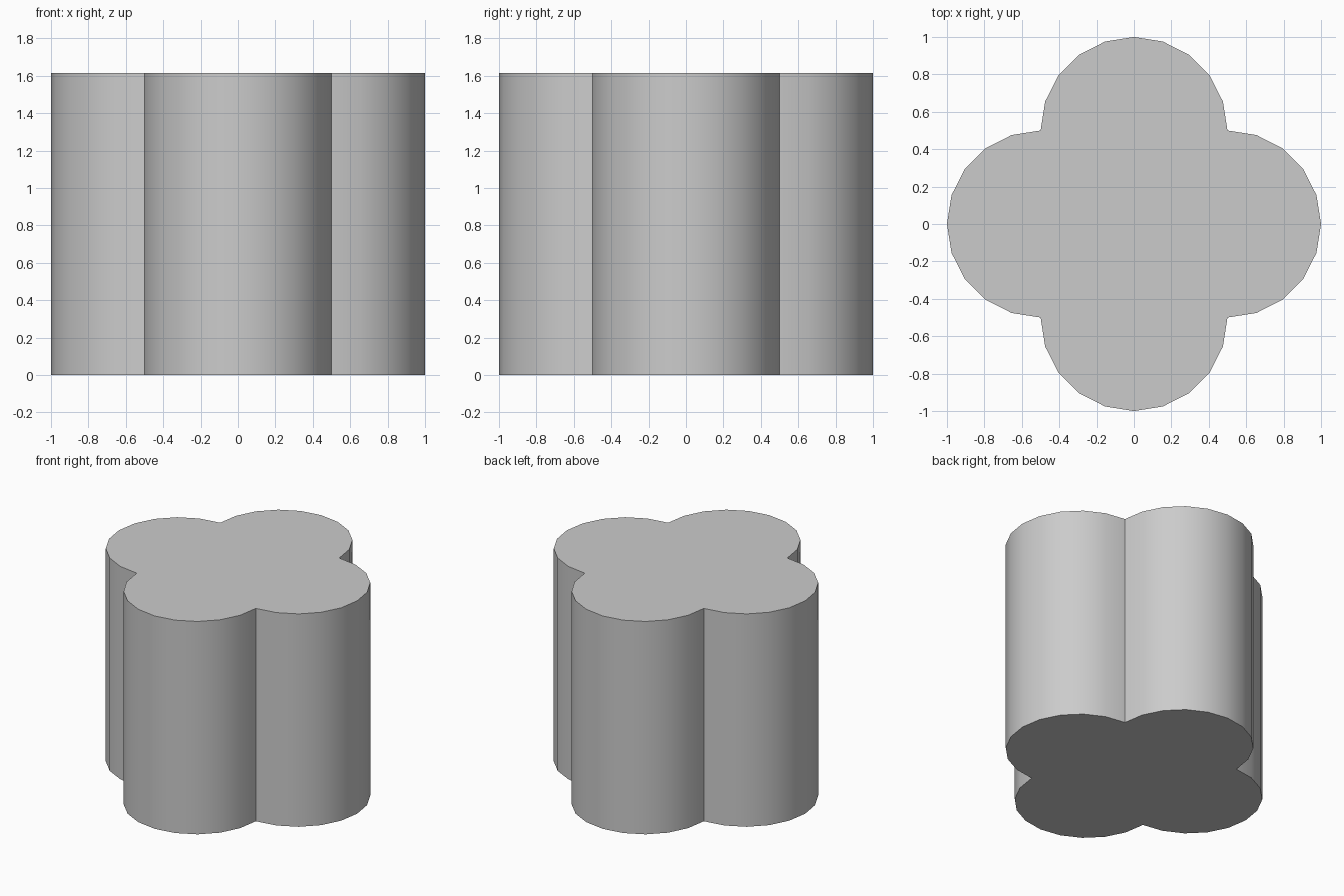
import bpy, bmesh
from math import sin, cos, pi

if "Cube" in bpy.data.objects:
    bpy.data.objects.remove(bpy.data.objects["Cube"])

HEIGHT = 1.615
RADIUS = 0.5
STEPS = 10  # flat sides per lobe

# Quatrefoil outline: four half circles, one per side, meeting at sharp cusps
outline = []
for lobe in range(4):
    facing = lobe * pi / 2
    cx, cy = RADIUS * cos(facing), RADIUS * sin(facing)
    for i in range(STEPS):
        a = facing - pi / 2 + pi * i / STEPS
        outline.append((cx + RADIUS * cos(a), cy + RADIUS * sin(a), 0))

# Extrude the outline into a solid column
bm = bmesh.new()
base = bm.faces.new([bm.verts.new(p) for p in outline])
top = bmesh.ops.extrude_face_region(bm, geom=[base], use_keep_orig=True)
bmesh.ops.translate(bm, vec=(0, 0, HEIGHT),
                    verts=[g for g in top["geom"] if isinstance(g, bmesh.types.BMVert)])
bmesh.ops.recalc_face_normals(bm, faces=bm.faces)
mesh = bpy.data.meshes.new("quatrefoil_column")
bm.to_mesh(mesh)
bm.free()

column = bpy.data.objects.new("quatrefoil_column", mesh)
bpy.context.collection.objects.link(column)

# Smooth lobes, sharp cusps and rims
bpy.context.view_layer.objects.active = column
column.select_set(True)
bpy.ops.object.shade_smooth_by_angle(angle=pi / 6)
